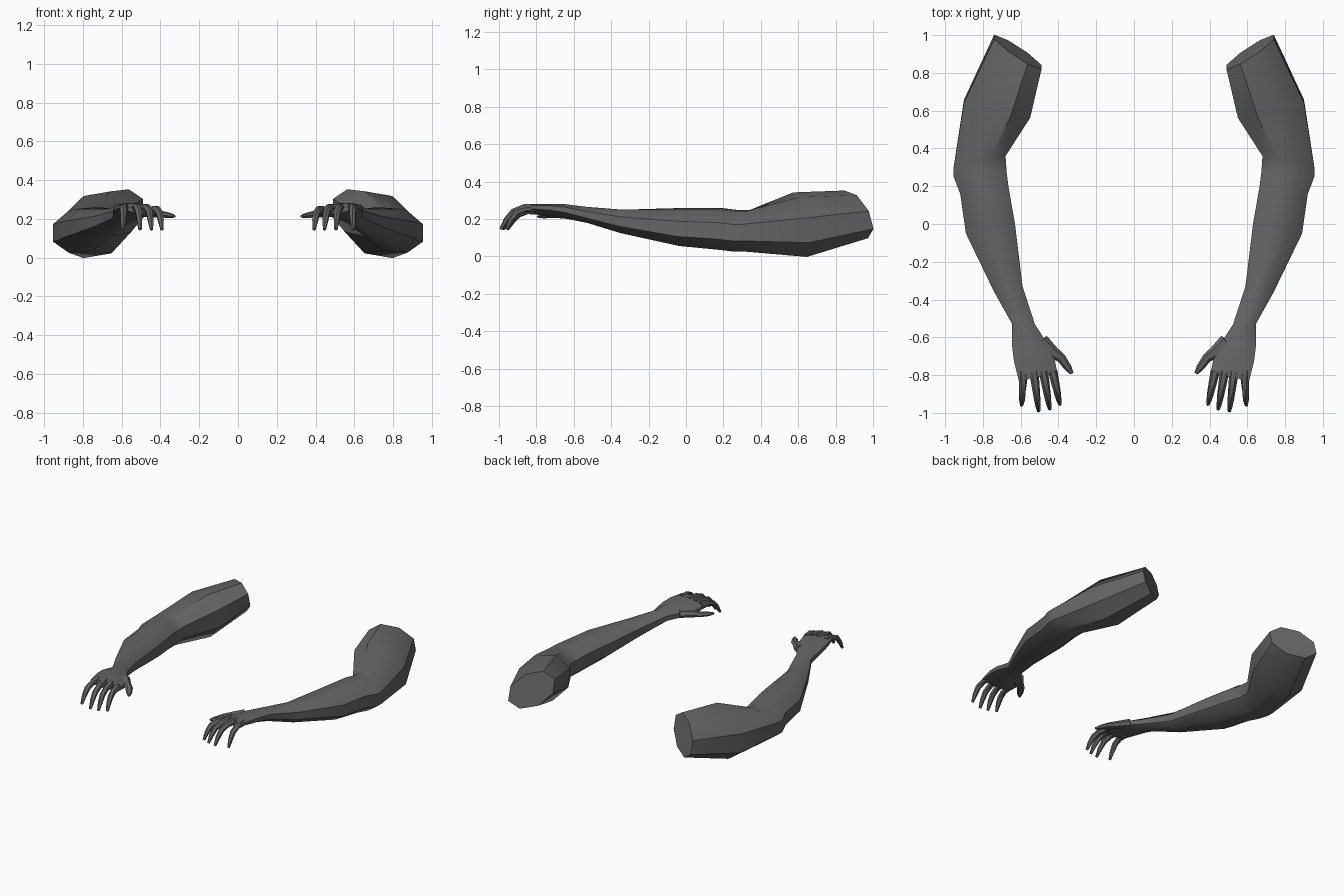
import bpy, bmesh, math
from mathutils import Vector

if "Cube" in bpy.data.objects:
    bpy.data.objects.remove(bpy.data.objects["Cube"], do_unlink=True)

GREY = (0.13, 0.13, 0.13, 1.0)
skin = bpy.data.materials.new("dark_grey")
skin.use_nodes = True
skin.diffuse_color = GREY
skin.node_tree.nodes["Principled BSDF"].inputs["Base Color"].default_value = GREY


def loft(name, rings, side):
    """Skin a list of rings, cap both ends; side = 1 left, -1 right."""
    bm = bmesh.new()
    loops = [[bm.verts.new((p.x * side, p.y, p.z)) for p in r] for r in rings]
    n = len(loops[0])
    for a, b in zip(loops, loops[1:]):
        for i in range(n):
            j = (i + 1) % n
            bm.faces.new((a[i], a[j], b[j], b[i]))
    bm.faces.new(loops[0])
    bm.faces.new(loops[-1])
    bmesh.ops.recalc_face_normals(bm, faces=bm.faces)
    mesh = bpy.data.meshes.new(name)
    bm.to_mesh(mesh)
    bm.free()
    mesh.materials.append(skin)
    obj = bpy.data.objects.new(name, mesh)
    bpy.context.collection.objects.link(obj)
    bpy.ops.object.select_all(action='DESELECT')
    obj.select_set(True)
    bpy.context.view_layer.objects.active = obj
    bpy.ops.object.shade_smooth_by_angle(angle=math.radians(40))


def arm_ring(outer, inner, low, high, drop=0.0, lean=0.0):
    """Eight-sided section between the outer and inner edge of the arm."""
    o, i = Vector(outer), Vector(inner)
    mid, half = (o + i) / 2, (o - i) / 2
    pts = []
    for k in range(8):
        a = math.radians(22.5 + 45 * k)
        c, s = math.cos(a) / math.cos(math.pi / 8), math.sin(a) / math.cos(math.pi / 8)
        xy = mid + half * c
        z = (low + high) / 2 + (high - low) / 2 * s - drop * c
        pts.append(Vector((xy.x, xy.y - lean * s, z)))
    return pts


def tube_rings(path, radii, flat=1.0):
    """Six-sided sections along a finger path."""
    path = [Vector(p) for p in path]
    rings = []
    for k, p in enumerate(path):
        t = (path[min(k + 1, len(path) - 1)] - path[max(k - 1, 0)]).normalized()
        u = Vector((1, -1, 0))
        u = (u - t * u.dot(t)).normalized()
        v = t.cross(u)
        rings.append([p + radii[k] * (u * math.cos(i * math.pi / 3) + v * flat * math.sin(i * math.pi / 3))
                      for i in range(6)])
    return rings


# Shoulder cut to knuckles: outer xy, inner xy, low, high, drop, lean
ARM = [
    ((0.74, 0.99), (0.49, 0.83), 0.11, 0.34, 0.03, 0.03),
    ((0.90, 0.65), (0.55, 0.57), 0.01, 0.33, 0.03, 0.02),
    ((0.955, 0.30), (0.68, 0.36), 0.03, 0.245, 0.01),
    ((0.955, 0.25), (0.675, 0.28), 0.03, 0.245, 0.01),
    ((0.92, 0.16), (0.665, 0.20), 0.04, 0.255, 0.01),
    ((0.89, -0.05), (0.63, 0.0), 0.06, 0.255, 0.01),
    ((0.74, -0.36), (0.59, -0.33), 0.125, 0.25),
    ((0.645, -0.53), (0.525, -0.53), 0.18, 0.265),
    ((0.645, -0.65), (0.46, -0.63), 0.205, 0.275, -0.01),
    ((0.635, -0.73), (0.42, -0.72), 0.215, 0.275, -0.015),
    ((0.61, -0.83), (0.405, -0.79), 0.23, 0.275, -0.012),
]

# Fingers: base x, tip x, tip y, base z
FINGERS = {
    "little_finger": (0.585, 0.595, -0.965, 0.26),
    "ring_finger": (0.53, 0.505, -0.995, 0.26),
    "middle_finger": (0.48, 0.446, -0.985, 0.255),
    "index_finger": (0.43, 0.392, -0.96, 0.245),
}

for label, side in (("left", 1), ("right", -1)):
    loft(label + "_arm", [arm_ring(*r) for r in ARM], side)
    for name, (bx, tx, ty, z) in FINGERS.items():
        # Share out the bend from knuckle to tip
        steps = [(0.0, 0.0), (0.4, 0.0), (0.68, 0.2), (0.85, 0.55), (1.0, 1.0)]
        path = [(bx + (tx - bx) * f, -0.78 + (ty + 0.785) * f, z - (z - 0.145) * d)
                for f, d in steps]
        loft(f"{label}_{name}", tube_rings(path, [0.025, 0.021, 0.019, 0.016, 0.009]), side)
    thumb = [(0.49, -0.62, 0.235), (0.43, -0.68, 0.228), (0.385, -0.71, 0.222),
             (0.35, -0.76, 0.216), (0.328, -0.792, 0.213)]
    loft(label + "_thumb", tube_rings(thumb, [0.04, 0.034, 0.025, 0.02, 0.009], 0.7), side)
